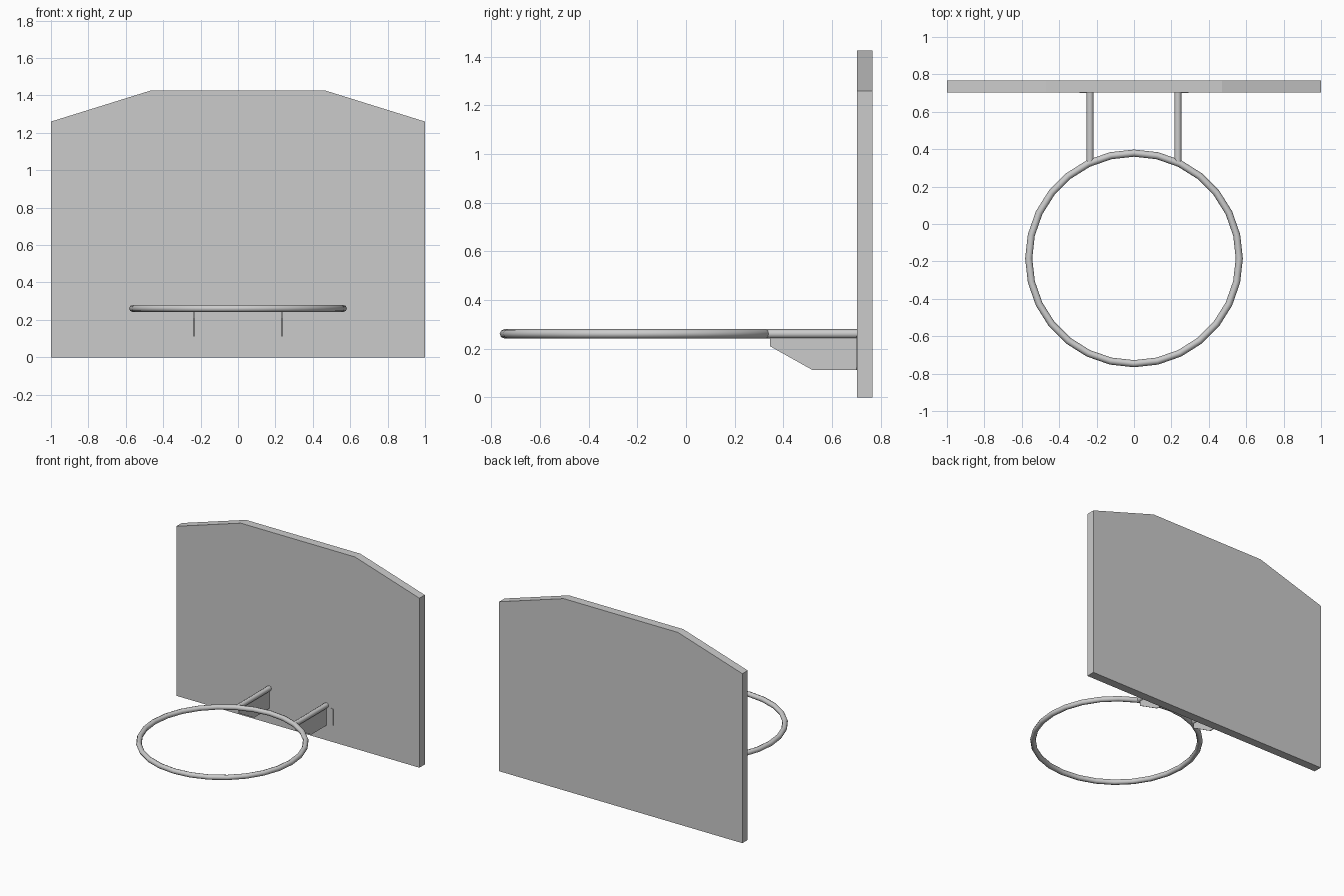
import bpy, bmesh, math

if "Cube" in bpy.data.objects:
    bpy.data.objects.remove(bpy.data.objects["Cube"])


def extrude_profile(name, pts, vec):
    """Solid made by sweeping a closed profile along vec."""
    bm = bmesh.new()
    face = bm.faces.new([bm.verts.new(p) for p in pts])
    res = bmesh.ops.extrude_face_region(bm, geom=[face])
    verts = [g for g in res["geom"] if isinstance(g, bmesh.types.BMVert)]
    bmesh.ops.translate(bm, verts=verts, vec=vec)
    bmesh.ops.recalc_face_normals(bm, faces=bm.faces)
    me = bpy.data.meshes.new(name)
    bm.to_mesh(me)
    bm.free()
    ob = bpy.data.objects.new(name, me)
    bpy.context.collection.objects.link(ob)
    return ob


RING_Y, RING_Z, RING_R, TUBE_R = -0.184, 0.261, 0.563, 0.019
ARM_X, BOARD_Y = 0.235, 0.703

# Backboard with clipped upper corners
half = [(1, 0), (1, 1.26), (0.47, 1.425)]
outline = half + [(-x, z) for x, z in reversed(half)]
extrude_profile("backboard", [(x, BOARD_Y, z) for x, z in outline], (0, 0.063, 0))

# Rim
bpy.ops.mesh.primitive_torus_add(major_segments=28, minor_segments=8,
                                 major_radius=RING_R, minor_radius=TUBE_R,
                                 location=(0, RING_Y, RING_Z))
bpy.context.object.name = "rim"
bpy.ops.object.shade_smooth_by_angle(angle=math.radians(50))

for side, s in (("left", -1), ("right", 1)):
    # Round support arm from rim to board
    y0 = RING_Y + math.sqrt(RING_R ** 2 - ARM_X ** 2)
    bpy.ops.mesh.primitive_cylinder_add(vertices=8, radius=TUBE_R, depth=BOARD_Y - y0,
                                        location=(s * ARM_X, (y0 + BOARD_Y) / 2, RING_Z),
                                        rotation=(math.pi / 2, 0, 0))
    bpy.context.object.name = side + "_arm"
    bpy.ops.object.shade_smooth_by_angle(angle=math.radians(50))

    # Thin gusset plate below the arm
    gusset = [(0.345, 0.255), (0.345, 0.21), (0.52, 0.112), (BOARD_Y, 0.112), (BOARD_Y, 0.255)]
    extrude_profile(side + "_gusset", [(s * ARM_X - 0.003, y, z) for y, z in gusset],
                    (0.006, 0, 0))

    # Mounting flange lying against the board
    flange = [(ARM_X, 0.112), (0.292, 0.125), (0.292, 0.245), (ARM_X, 0.255)]
    extrude_profile(side + "_flange", [(s * x, BOARD_Y - 0.002, z) for x, z in flange],
                    (0, 0.003, 0))
